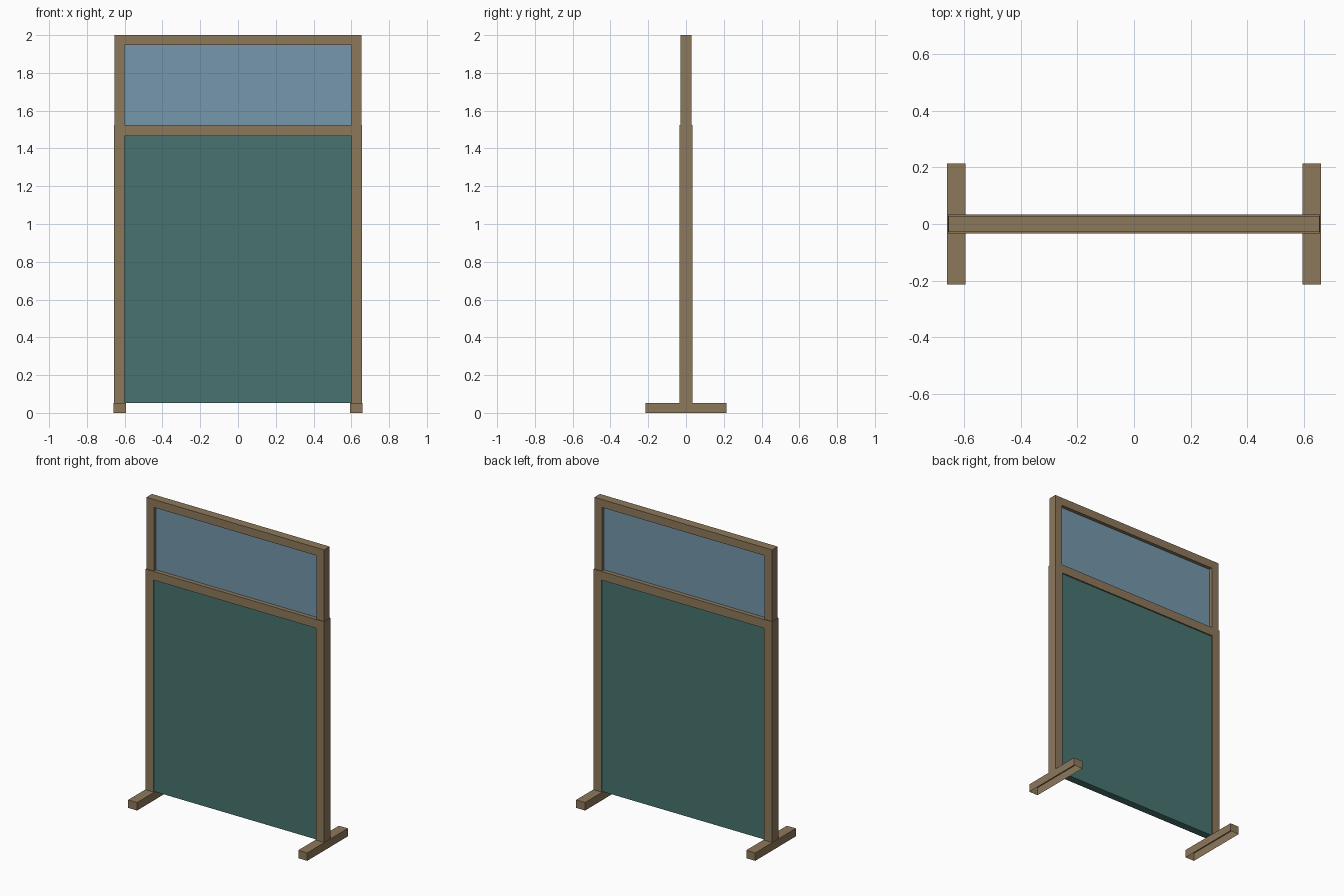
import bpy, bmesh

if "Cube" in bpy.data.objects:
    bpy.data.objects.remove(bpy.data.objects["Cube"])


def material(name, color):
    m = bpy.data.materials.new(name)
    m.diffuse_color = color
    m.use_nodes = True
    m.node_tree.nodes["Principled BSDF"].inputs["Base Color"].default_value = m.diffuse_color
    return m


WOOD = material("wood", (0.27, 0.19, 0.105, 1))
FABRIC = material("green_fabric", (0.065, 0.175, 0.16, 1))
GLASS = material("blue_glass", (0.18, 0.31, 0.41, 1))


def box(name, x, y, z, mat, open_bottom=False):
    """Axis-aligned box from (min, max) ranges."""
    bm = bmesh.new()
    bmesh.ops.create_cube(bm, size=1)
    for v in bm.verts:
        v.co = [r[0] if c < 0 else r[1] for c, r in zip(v.co, (x, y, z))]
    if open_bottom:
        bm.normal_update()
        bmesh.ops.delete(bm, geom=[f for f in bm.faces if f.normal.z < -0.5],
                         context='FACES_ONLY')
    me = bpy.data.meshes.new(name)
    bm.to_mesh(me)
    bm.free()
    me.materials.append(mat)
    ob = bpy.data.objects.new(name, me)
    bpy.context.collection.objects.link(ob)
    return ob


def sym(d):
    return (-d, d)


FOOT_TOP, RAIL_LOW, RAIL_TOP, HEAD_LOW, TOP = 0.053, 1.465, 1.523, 1.947, 2.0
IN, OUT = 0.6, 0.657

# Feet (hollow underneath) and two-stage posts, left and right
for side, s in (("left", -1), ("right", 1)):
    def span(a, b):
        return tuple(sorted((s * a, s * b)))
    box(side + "_foot", span(0.594, 0.66), sym(0.214), (0, FOOT_TOP), WOOD, True)
    box(side + "_lower_post", span(IN, OUT), sym(0.034), (FOOT_TOP, RAIL_TOP), WOOD)
    box(side + "_upper_post", span(IN, OUT - 0.002), sym(0.029), (RAIL_TOP, TOP), WOOD)

# Rails between the posts
box("middle_rail", sym(IN), sym(0.034), (RAIL_LOW, RAIL_TOP), WOOD)
box("top_rail", sym(IN), sym(0.029), (HEAD_LOW, TOP), WOOD)

# Infill panels
box("lower_panel", sym(IN), sym(0.025), (FOOT_TOP, RAIL_LOW), FABRIC)
box("window_pane", sym(IN), sym(0.006), (RAIL_TOP, HEAD_LOW), GLASS)
